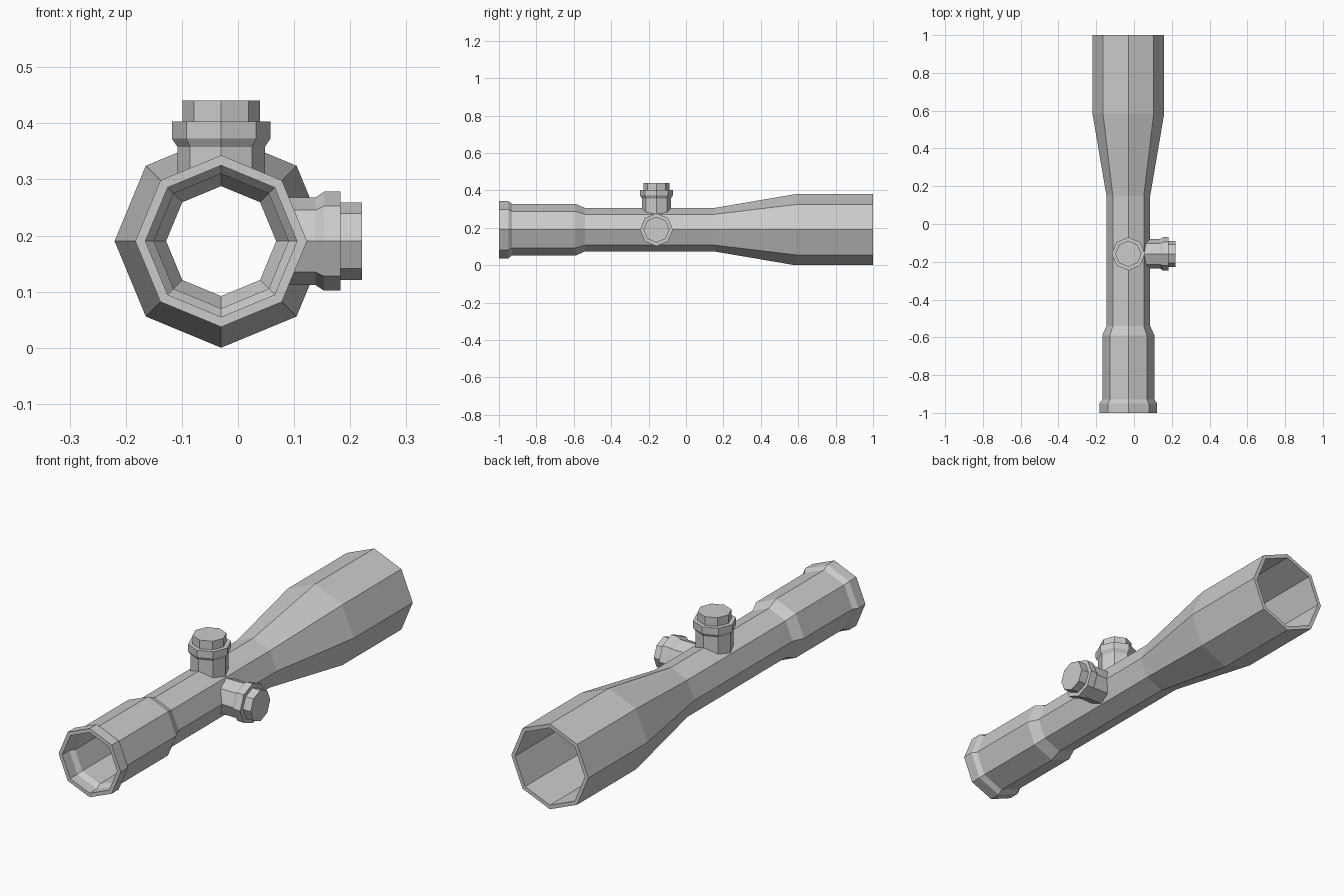
import bpy, bmesh, math
from mathutils import Matrix, Vector

if "Cube" in bpy.data.objects:
    bpy.data.objects.remove(bpy.data.objects["Cube"])

SIDES = 8
CX, CZ, KNOB_Y = -0.03, 0.19, -0.158
TUBE_R, WALL = 0.116, 0.018


def lathe(name, profile, matrix, closed=False, cap=False, seat=None):
    """Turn (radius, height) points around local z into an eight-sided solid."""
    bm = bmesh.new()
    rings = []
    for i, (r, h) in enumerate(profile):
        ring = []
        for k in range(SIDES):
            a = k * math.tau / SIDES
            x, y = r * math.cos(a), r * math.sin(a)
            z = seat(x) if seat and i == 0 else h
            ring.append(bm.verts.new((x, y, z)))
        rings.append(ring)
    pairs = list(zip(rings, rings[1:]))
    if closed:
        pairs.append((rings[-1], rings[0]))
    for a, b in pairs:
        for k in range(SIDES):
            n = (k + 1) % SIDES
            bm.faces.new((a[k], a[n], b[n], b[k]))
    if cap:
        bm.faces.new(rings[-1])
    bmesh.ops.recalc_face_normals(bm, faces=bm.faces)
    bm.transform(matrix)
    mesh = bpy.data.meshes.new(name)
    bm.to_mesh(mesh)
    bm.free()
    obj = bpy.data.objects.new(name, mesh)
    bpy.context.collection.objects.link(obj)
    return obj


# Hollow main tube: eyepiece at the front, flared objective at the back
outer = [(0.153, -1), (0.153, -0.95), (0.138, -0.93), (0.138, -0.59),
         (TUBE_R, -0.54), (TUBE_R, 0.15), (0.19, 0.585), (0.19, 1)]
inner = [(r - WALL, y) for r, y in reversed(outer)]
along_y = Matrix.Translation((CX, 0, CZ)) @ Matrix.Rotation(-math.pi / 2, 4, 'X')
lathe("scope_tube", outer + inner, along_y, closed=True)

# Adjustment knobs: the base ring follows the facets of the tube
knob = [(0.078, 0.1), (0.078, 0.168), (0.088, 0.183), (0.088, 0.213),
        (0.069, 0.213), (0.069, 0.251)]
slope = math.tan(math.pi / SIDES)
for name, angle in (("top_knob", 0), ("side_knob", math.pi / 2)):
    place = Matrix.Translation((CX, KNOB_Y, CZ)) @ Matrix.Rotation(angle, 4, 'Y')
    lathe(name, knob, place, cap=True,
          seat=lambda x: TUBE_R - 0.004 - abs(x) * slope)
